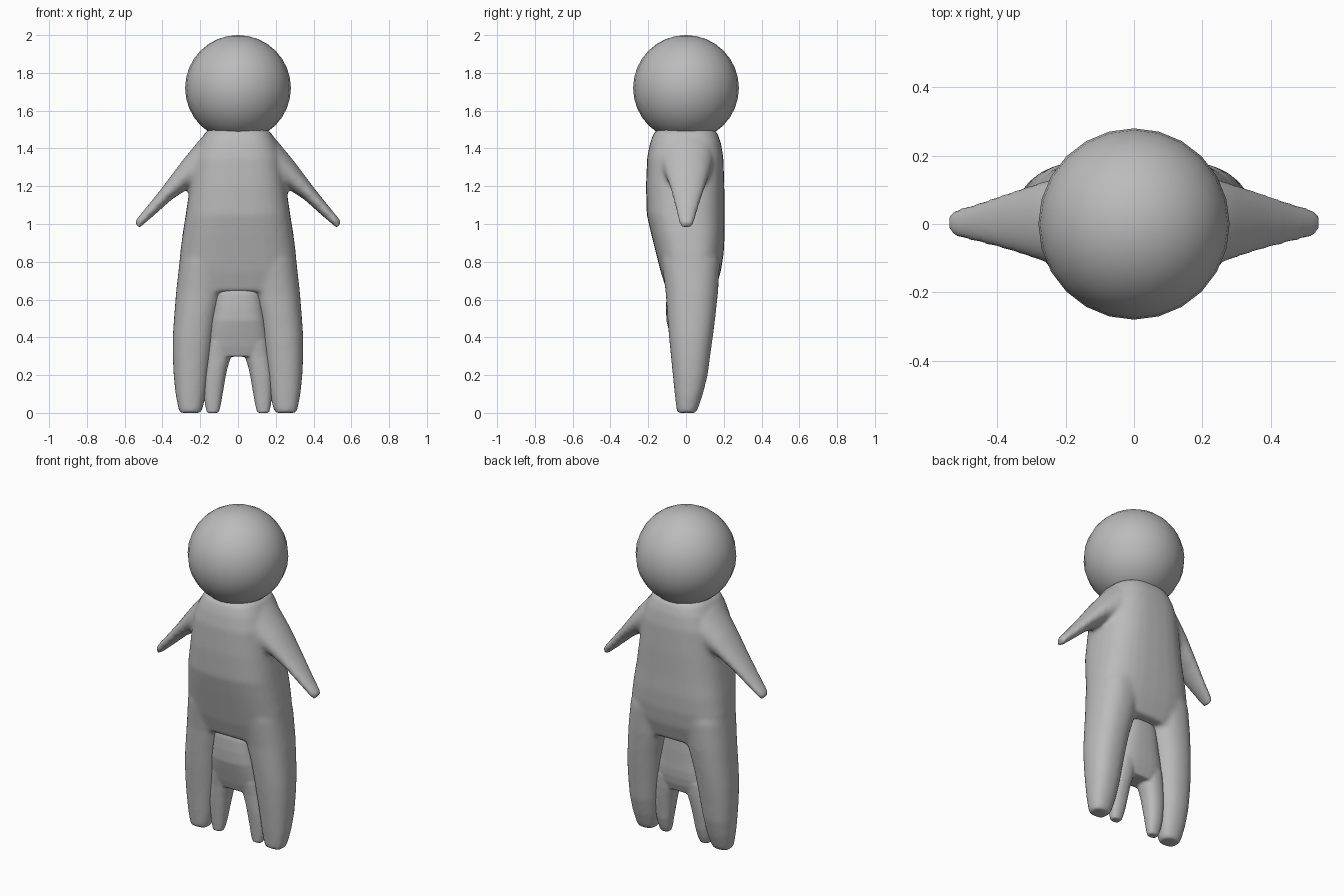
import bpy, bmesh, math

if "Cube" in bpy.data.objects:
    bpy.data.objects.remove(bpy.data.objects["Cube"])

grey = bpy.data.materials.new("plain grey")
grey.diffuse_color = (0.5, 0.5, 0.5, 1)
grey.use_nodes = True
grey.node_tree.nodes["Principled BSDF"].inputs["Base Color"].default_value = grey.diffuse_color


def loft(bm, sections, side=1, power=2.0, n=32):
    """Closed tube; each section = (x0, z0, x1, z1, y_front, y_back)."""
    rings = []
    for x0, z0, x1, z1, yf, yb in sections:
        ring = []
        for i in range(n):
            a = 2 * math.pi * i / n
            c, s = math.cos(a), math.sin(a)
            u = math.copysign(abs(c) ** (2 / power), c)
            v = math.copysign(abs(s) ** (2 / power), s)
            x = (x0 + x1) / 2 + u * (x1 - x0) / 2
            z = (z0 + z1) / 2 + u * (z1 - z0) / 2
            y = (yf + yb) / 2 + v * (yb - yf) / 2
            ring.append(bm.verts.new((side * x, y, z)))
        rings.append(ring)
    for r, q in zip(rings, rings[1:]):
        for i in range(n):
            j = (i + 1) % n
            bm.faces.new((r[i], r[j], q[j], q[i]))
    bm.faces.new(rings[0])
    bm.faces.new(rings[-1])


# torso: half width, height, front y, back y
torso = [(.29, .64, -.10, .15), (.315, .75, -.135, .185), (.306, .85, -.16, .20),
         (.293, .95, -.185, .205), (.277, 1.05, -.208, .203), (.255, 1.2, -.212, .203),
         (.235, 1.35, -.206, .198), (.205, 1.43, -.19, .185), (.175, 1.485, -.17, .165),
         (.13, 1.51, -.13, .13)]
# leg: inner x, outer x, height, front y, back y
leg = [(.195, .31, 0, -.048, .055), (.182, .32, .04, -.053, .07), (.17, .331, .1, -.06, .09),
       (.155, .341, .2, -.07, .115), (.14, .346, .3, -.08, .128), (.125, .346, .4, -.09, .142),
       (.108, .339, .5, -.098, .155), (.07, .328, .64, -.108, .17), (.04, .31, .8, -.13, .18),
       (.04, .28, .9, -.13, .16)]
# arm: top edge x z, under edge x z, front y, back y
arm = [(.10, 1.45, .10, 1.17, -.14, .14), (.20, 1.45, .22, 1.19, -.13, .14),
       (.295, 1.335, .265, 1.185, -.105, .12), (.40, 1.195, .35, 1.13, -.075, .09),
       (.48, 1.095, .45, 1.04, -.052, .06), (.53, 1.035, .505, .993, -.04, .045),
       (.548, 1.01, .523, .975, -.03, .035)]

bm = bmesh.new()
loft(bm, [(-w, z, w, z, f, b) for w, z, f, b in torso], power=2.7)
for side in (1, -1):
    loft(bm, [(a, z, b, z, f, k) for a, b, z, f, k in leg], side, 2.3)
    loft(bm, arm, side)
bmesh.ops.recalc_face_normals(bm, faces=bm.faces)
mesh = bpy.data.meshes.new("body")
bm.to_mesh(mesh)
bm.free()
mesh.materials.append(grey)


def add_body(name, scale):
    ob = bpy.data.objects.new(name, mesh)
    bpy.context.collection.objects.link(ob)
    ob.scale = scale
    # fuse the limbs into one soft skin
    rem = ob.modifiers.new("fuse", 'REMESH')
    rem.mode = 'VOXEL'
    rem.voxel_size = 0.012
    rem.use_smooth_shade = True
    sm = ob.modifiers.new("soften", 'SMOOTH')
    sm.factor = 0.5
    sm.iterations = 10


add_body("body", (1, 1, 1))
# half-size body standing between the legs
add_body("inner_body", (.53, .5, .465))

# head
bpy.ops.mesh.primitive_uv_sphere_add(segments=24, ring_count=16, radius=.28, location=(0, 0, 1.72))
head = bpy.context.object
head.name = "head"
head.data.materials.append(grey)
bpy.ops.object.shade_smooth()
